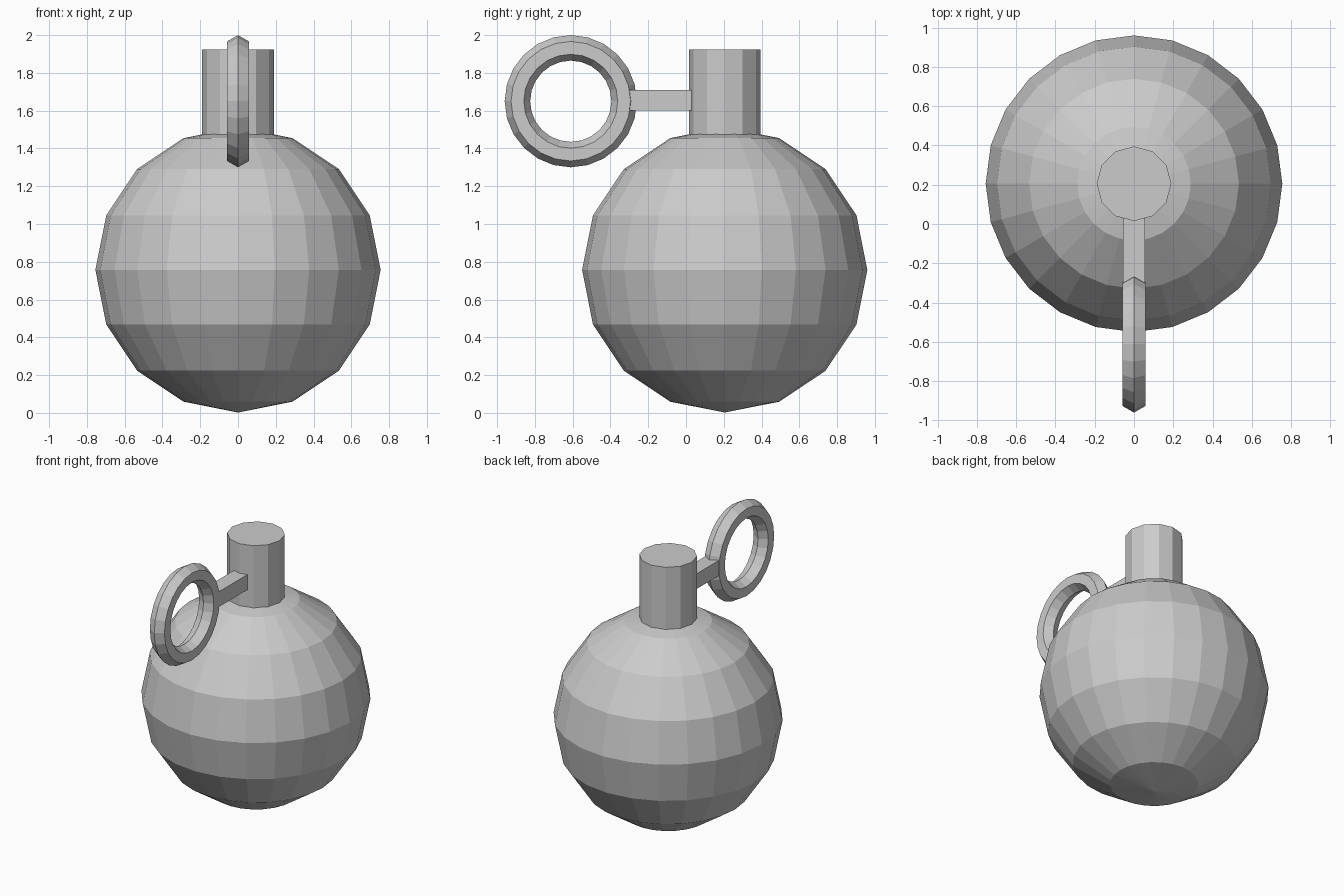
import bpy
from math import radians

if "Cube" in bpy.data.objects:
    bpy.data.objects.remove(bpy.data.objects["Cube"])

AXIS_Y = 0.205   # shared vertical axis of body and neck


def finish(name):
    obj = bpy.context.object
    obj.name = name
    obj.data.name = name
    return obj


# round body
bpy.ops.mesh.primitive_uv_sphere_add(
    segments=24, ring_count=8, radius=0.755, location=(0, AXIS_Y, 0.757))
finish("body")

# neck, sunk slightly into the body
bpy.ops.mesh.primitive_cylinder_add(
    vertices=12, radius=0.19, depth=0.525, location=(0, AXIS_Y, 1.6625))
finish("neck")

# square bar joining neck and ring
bpy.ops.mesh.primitive_cube_add(size=1, location=(0, -0.12, 1.655))
bar = finish("connecting_bar")
bar.scale = (0.11, 0.38, 0.11)

# pull ring, hexagonal cross-section, standing in the side plane
bpy.ops.mesh.primitive_torus_add(
    major_segments=24, minor_segments=6, major_radius=0.2825,
    minor_radius=0.0675, location=(0, -0.61, 1.65),
    rotation=(0, radians(90), 0))
finish("pull_ring")
